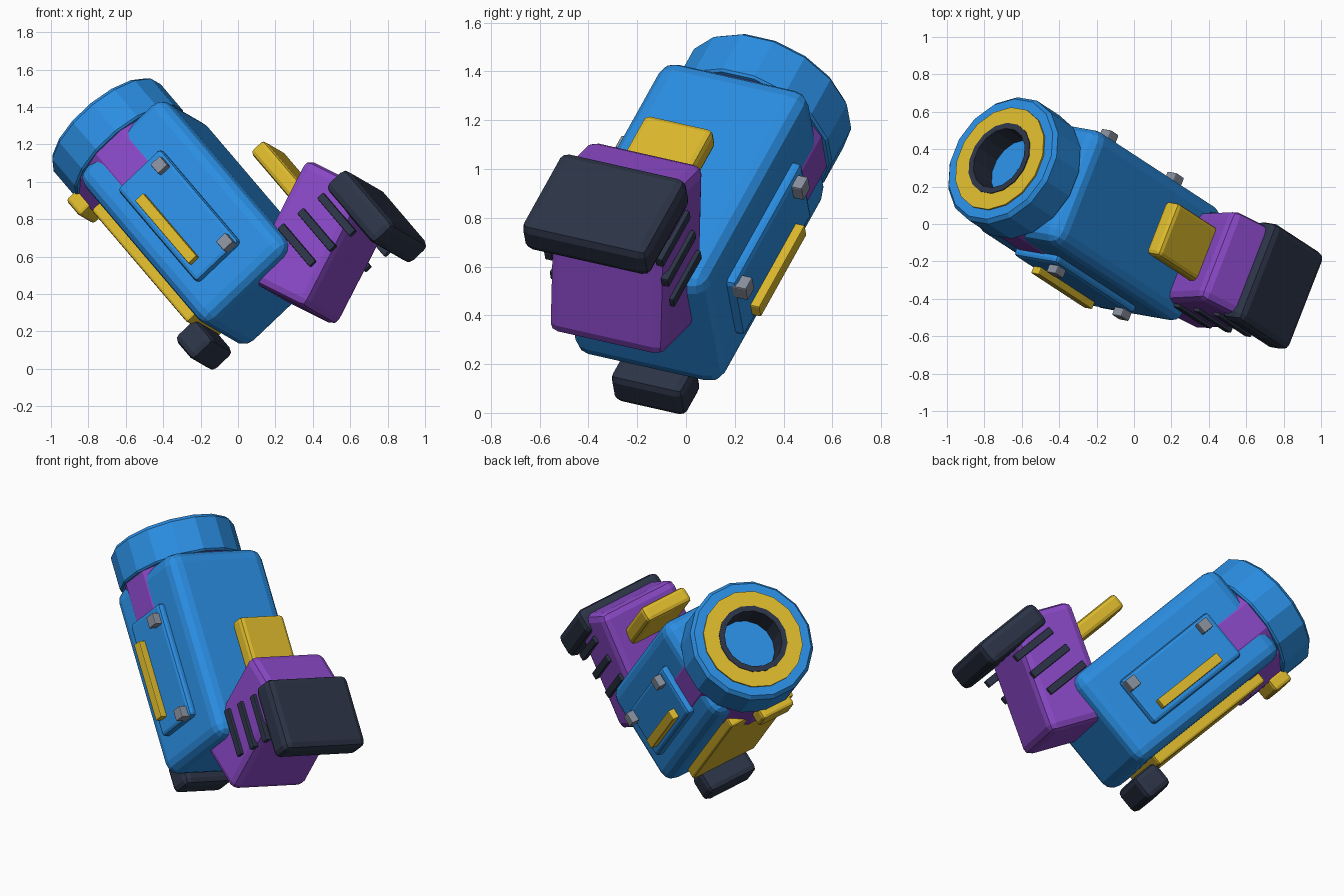
import bpy, bmesh, math
from mathutils import Vector, Matrix

cube = bpy.data.objects.get("Cube")
if cube:
    bpy.data.objects.remove(cube, do_unlink=True)

# Tilted frame of the whole device: x along the barrel, y sideways, z up
along = Vector((-0.597, 0.39, 0.70)).normalized()
side = Vector((-0.362, -0.907, 0.214))
side = (side - along * side.dot(along)).normalized()
up = along.cross(side)
frame = Matrix((along, side, up)).transposed().to_4x4()
frame.translation = (-0.10, -0.005, 0.80)


def material(name, colour):
    m = bpy.data.materials.new(name)
    m.use_nodes = True
    m.diffuse_color = (*colour, 1)
    m.node_tree.nodes["Principled BSDF"].inputs["Base Color"].default_value = (*colour, 1)
    return m


blue = material("blue", (0.024, 0.27, 0.76))
purple = material("purple", (0.25, 0.065, 0.56))
yellow = material("yellow", (0.72, 0.49, 0.026))
dark = material("dark slate", (0.025, 0.034, 0.062))
grey = material("steel grey", (0.25, 0.28, 0.34))


def finish(name, bm, mat, local):
    mesh = bpy.data.meshes.new(name)
    bmesh.ops.recalc_face_normals(bm, faces=bm.faces)
    bm.to_mesh(mesh)
    bm.free()
    mesh.materials.append(mat)
    ob = bpy.data.objects.new(name, mesh)
    bpy.context.collection.objects.link(ob)
    ob.matrix_world = frame @ local
    return ob


def box(name, centre, size, mat, bevel=0.01, segments=2, tilt=0):
    bm = bmesh.new()
    bmesh.ops.create_cube(bm, size=1)
    bmesh.ops.scale(bm, vec=size, verts=bm.verts)
    bmesh.ops.bevel(bm, geom=bm.edges[:], offset=bevel, segments=segments,
                    profile=0.5, affect='EDGES')
    local = Matrix.Translation(centre) @ Matrix.Rotation(math.radians(tilt), 4, 'Y')
    return finish(name, bm, mat, local)


def lathe(name, profile, sides, mat):
    """Spin (position, radius) points around the barrel axis."""
    bm = bmesh.new()
    rings = []
    for x, r in profile:
        ring = []
        for i in range(sides):
            t = 2 * math.pi * (i + 0.5) / sides
            ring.append(bm.verts.new((x, r * math.cos(t), r * math.sin(t))))
        rings.append(ring)
    for p, q in zip(rings, rings[1:] + rings[:1]):
        for i in range(sides):
            j = (i + 1) % sides
            bm.faces.new((p[i], p[j], q[j], q[i]))
    return finish(name, bm, mat, Matrix.Translation((0, 0, -0.14)))


def tube(name, x0, x1, inner, outer, sides, mat):
    return lathe(name, [(x0, inner), (x0, outer), (x1, outer), (x1, inner)], sides, mat)


# Main housing
box("housing", (0.05, 0, -0.08), (1.16, 0.67, 0.64), blue, 0.075, 3)

# Barrel: collar, outer ring with recessed floor, trim and bore
tube("collar", 0.38, 0.66, 0.01, 0.351, 12, purple)
lathe("barrel_ring", [(0.625, 0.001), (0.625, 0.36), (0.635, 0.369), (0.835, 0.369),
                      (0.857, 0.35), (0.857, 0.25), (0.71, 0.25), (0.71, 0.001)], 16, blue)
tube("muzzle_trim", 0.80, 0.867, 0.195, 0.297, 16, yellow)
tube("bore", 0.70, 0.872, 0.172, 0.205, 16, dark)

# Underside: plate, catch and foot
box("belly_plate", (0.03, 0, -0.415), (0.86, 0.44, 0.10), yellow, 0.015)
box("catch", (0.59, 0, -0.505), (0.13, 0.22, 0.09), yellow, 0.02)
box("foot", (-0.47, 0, -0.505), (0.18, 0.33, 0.16), dark, 0.035)

# Rear block with its cap and the tab in front of it
box("rear_block", (-0.508, 0, 0.338), (0.40, 0.52, 0.72), purple, 0.045, 2, 21)
box("rear_cap", (-0.62, 0, 0.657), (0.45, 0.57, 0.155), dark, 0.04)
box("tab", (-0.14, 0, 0.43), (0.48, 0.31, 0.10), yellow, 0.025)

# Details repeated on both sides
for s, label in ((1, "right"), (-1, "left")):
    box(label + "_panel", (0.025, s * 0.34, -0.105), (0.71, 0.07, 0.32), blue, 0.022)
    box(label + "_stripe", (0, s * 0.38, -0.195), (0.48, 0.07, 0.06), yellow, 0.006)
    for k, end in ((1, "front"), (-1, "rear")):
        box(f"{label}_{end}_bolt", (k * 0.293, s * 0.385, 0), (0.07, 0.07, 0.07), grey, 0.006)
    for i in range(3):
        box(f"{label}_vent_{i + 1}", (-0.535 - 0.015 * i, s * 0.262, 0.265 + 0.135 * i),
            (0.29, 0.035, 0.045), dark, 0.006)
